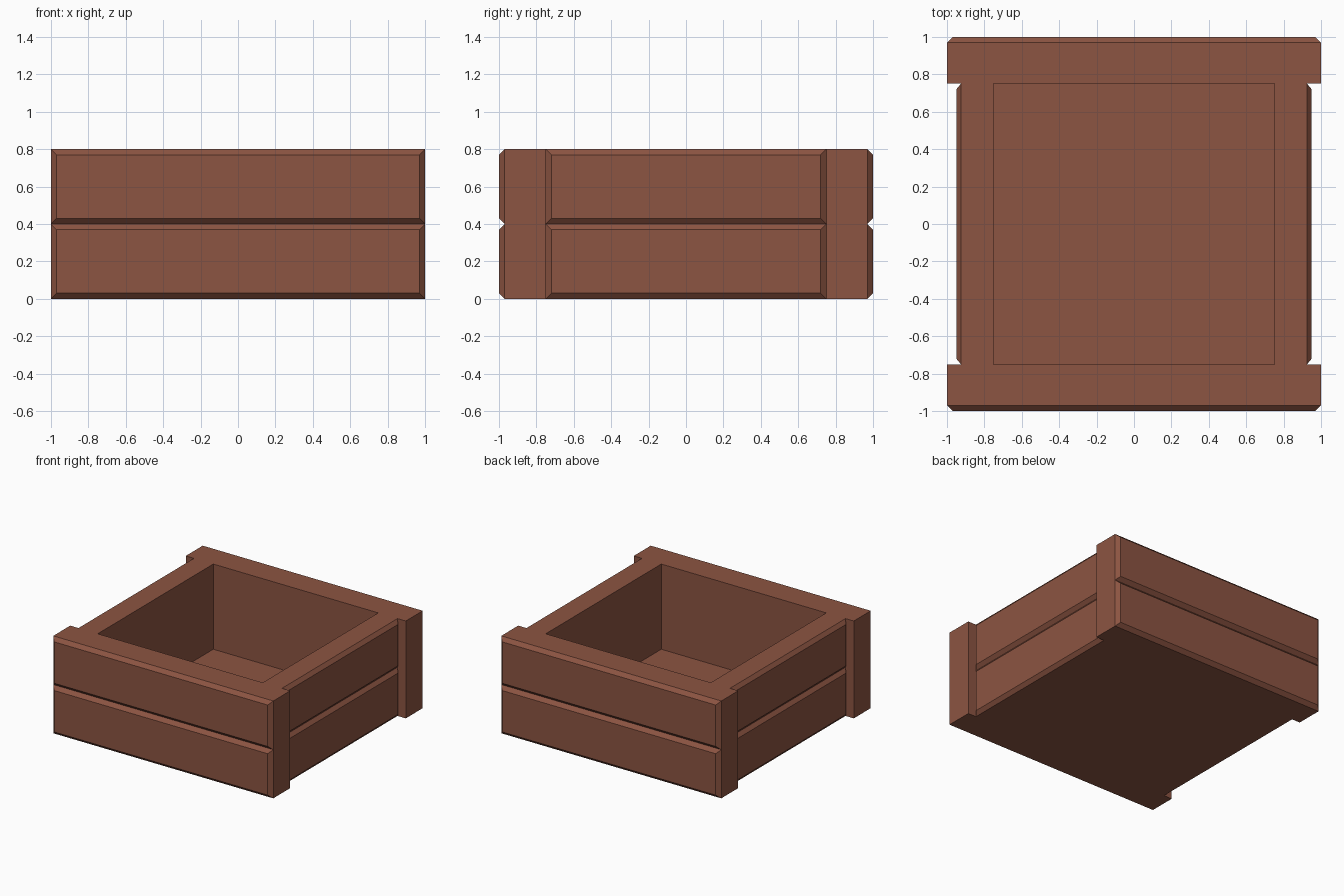
import bpy, bmesh
from mathutils import Matrix
from math import pi

if "Cube" in bpy.data.objects:
    bpy.data.objects.remove(bpy.data.objects["Cube"])

wood = bpy.data.materials.new("reddish_brown_wood")
wood.diffuse_color = (0.262, 0.089, 0.054, 1)
wood.use_nodes = True
wood.node_tree.nodes["Principled BSDF"].inputs["Base Color"].default_value = wood.diffuse_color


def finish(name, bm):
    bmesh.ops.recalc_face_normals(bm, faces=bm.faces)
    mesh = bpy.data.meshes.new(name)
    bm.to_mesh(mesh)
    bm.free()
    mesh.materials.append(wood)
    obj = bpy.data.objects.new(name, mesh)
    bpy.context.collection.objects.link(obj)


def board(name, length, inner, outer, z0, z1, angle, inset=0.03, depth=0.03):
    """Plank facing -y with a chamfered outer face, turned about z by angle."""
    bm = bmesh.new()
    rings = []
    for y, c in ((-inner, 0), (-outer + depth, 0), (-outer, inset)):
        h = length / 2 - c
        rings.append([bm.verts.new(p) for p in (
            (-h, y, z0 + c), (h, y, z0 + c), (h, y, z1 - c), (-h, y, z1 - c))])
    for a, b in zip(rings, rings[1:]):
        for i in range(4):
            j = (i + 1) % 4
            bm.faces.new((a[i], a[j], b[j], b[i]))
    bm.faces.new(rings[0])
    bm.faces.new(rings[-1])
    bm.transform(Matrix.Rotation(angle, 4, 'Z'))
    finish(name, bm)


# Two stacked courses of planks on all four sides
for level, z in (("lower", 0.0), ("upper", 0.4)):
    for side, angle in (("front", 0), ("back", pi)):
        board(f"{side}_{level}_board", 2.0, 0.75, 1.0, z, z + 0.4, angle)
    for side, angle in (("right", pi / 2), ("left", -pi / 2)):
        board(f"{side}_{level}_board", 1.5, 0.75, 0.95, z, z + 0.4, angle,
              depth=0.025)

# Floor panel inside the frame
bm = bmesh.new()
bmesh.ops.create_cube(bm, size=1, matrix=Matrix.Translation((0, 0, 0.05))
                      @ Matrix.Diagonal((1.5, 1.5, 0.1, 1)))
finish("floor_panel", bm)
